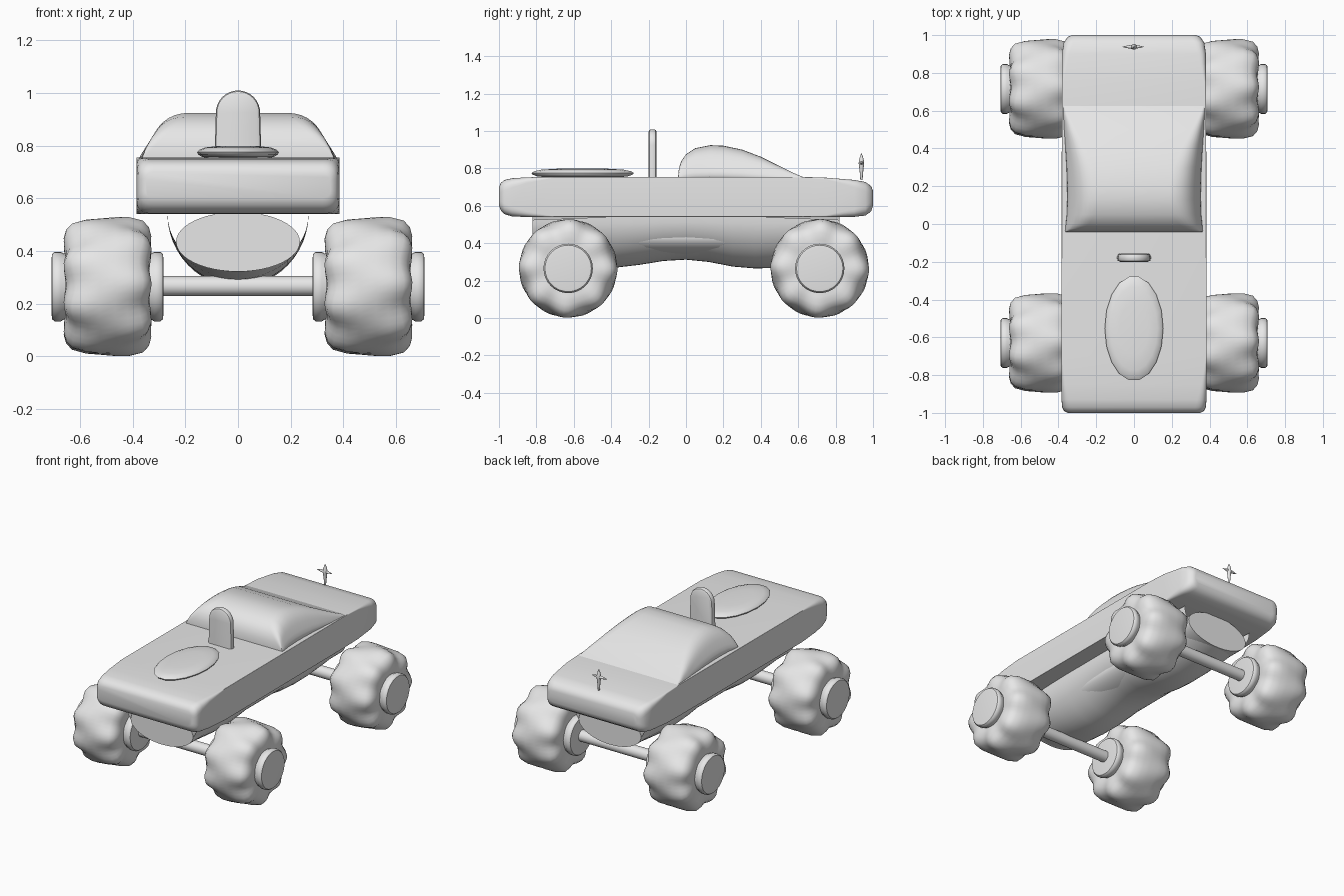
import bpy, bmesh
from math import sin, cos, pi, radians
from mathutils import Vector

cube = bpy.data.objects.get("Cube")
if cube:
    bpy.data.objects.remove(cube, do_unlink=True)

grey = bpy.data.materials.new("plain grey")
grey.use_nodes = True
grey.diffuse_color = (0.8, 0.8, 0.8, 1)
grey.node_tree.nodes["Principled BSDF"].inputs["Base Color"].default_value = (0.8, 0.8, 0.8, 1)


def skin(name, rings, closed=True, angle=40):
    """Join a row of equal rings into one surface, capped when closed."""
    bm = bmesh.new()
    rows = [[bm.verts.new(p) for p in ring] for ring in rings]
    n = len(rows[0])
    for a, b in zip(rows, rows[1:]):
        for i in range(n if closed else n - 1):
            j = (i + 1) % n
            bm.faces.new((a[i], a[j], b[j], b[i]))
    if closed:
        bm.faces.new(rows[0])
        bm.faces.new(rows[-1])
    bmesh.ops.recalc_face_normals(bm, faces=bm.faces)
    mesh = bpy.data.meshes.new(name)
    bm.to_mesh(mesh)
    bm.free()
    mesh.materials.append(grey)
    obj = bpy.data.objects.new(name, mesh)
    bpy.context.collection.objects.link(obj)
    bpy.ops.object.select_all(action='DESELECT')
    obj.select_set(True)
    bpy.context.view_layer.objects.active = obj
    bpy.ops.object.shade_smooth_by_angle(angle=radians(angle))
    return obj


def section(y, z0, z1, w0, w1, r):
    """Rounded trapezoid across x, at one position along y."""
    corners = [Vector(c) for c in ((-w0, y, z0), (w0, y, z0), (w1, y, z1), (-w1, y, z1))]
    points = []
    for i, c in enumerate(corners):
        a = c + (corners[i - 1] - c).normalized() * r
        b = c + (corners[(i + 1) % 4] - c).normalized() * r
        for k in range(7):
            t = k / 6
            points.append(a * (1 - t) ** 2 + c * 2 * t * (1 - t) + b * t * t)
    return points


def turned(profile, centre, sides, wave=lambda x, r, a: (x, r)):
    """Rings around an x axis through centre, from (x, radius) pairs."""
    rings = []
    for x, r in profile:
        ring = []
        for i in range(sides):
            a = 2 * pi * i / sides
            px, pr = wave(x, r, a)
            ring.append((centre[0] + px, centre[1] + pr * cos(a), centre[2] + pr * sin(a)))
        rings.append(ring)
    return rings


# Flat main body
body = [(-1, .60, .70, .35, .03), (-.99, .575, .722, .37, .05), (-.97, .555, .738, .38, .055),
        (-.93, .543, .747, .384, .05), (-.85, .54, .752, .385, .03), (-.7, .54, .755, .385, .004),
        (.6, .54, .755, .382, .004), (.75, .54, .75, .382, .01), (.9, .541, .738, .381, .04),
        (.96, .548, .727, .372, .05), (.99, .57, .705, .352, .05), (1, .60, .68, .33, .03)]
skin("main_body", [section(y, a, b, w, w, r) for y, a, b, w, r in body])

# Domed cabin that slopes away to the rear
dome = [(-.042, .76, .37), (-.038, .80, .375), (-.025, .84, .38), (0, .875, .382), (.05, .908, .382),
        (.13, .924, .382), (.2, .921, .382), (.3, .9, .382), (.4, .862, .382),
        (.5, .812, .382), (.58, .773, .382), (.63, .752, .38)]
skin("cabin", [section(y, .73, z, w, w - .62 * (z - .75), .01 + .45 * (z - .75))
               for y, z, w in dome])

# Rounded inner hull with flat ends
skin("inner_hull", [[(.235 * cos(pi * i / 24), y, .435 + .113 * sin(pi * i / 24)) for i in range(48)]
                    for y in (-.82, .82)])

# Thin trough around the hull
keel = [(-.82, .325, .525), (-.68, .295, .53), (-.5, .272, .537), (-.37, .27, .54), (-.25, .284, .54),
        (-.12, .305, .54), (0, .312, .54), (.12, .3, .54), (.25, .275, .54), (.37, .265, .54),
        (.5, .268, .537), (.68, .292, .53), (.82, .325, .525)]
skin("hull_trough", [[(-.267 * cos(pi * i / 24), y, top - (top - low) * sin(pi * i / 24))
                      for i in range(25)] for y, low, top in keel], closed=False, angle=60)

# Lumpy tyres, hubs and axles
half = [(.155, .1), (.163, .15), (.163, .19), (.153, .222), (.13, .246), (.08, .26), (.03, .262)]
tyre = half + [(-x, r) for x, r in reversed(half)]
hub = [(.1, .12), (.165, .125), (.178, .132), (.2, .132), (.21, .124), (.212, .108)]


def lumps(x, r, a):
    side = 1 if x > 0 else -1
    ripple = side * cos(8 * a + .4)
    edge = max(0, (r - .12) / .14) * min(1, abs(x) / .12)
    return x * (1 + .07 * edge * (ripple - .4)), r * (1 + .045 * edge * (ripple - .5))


for end, y in (("front", -.63), ("rear", .715)):
    skin(end + "_axle", turned([(-.4, .038), (.4, .038)], (0, y, .267), 24))
    for side, s in (("left", 1), ("right", -1)):
        centre = (s * .495, y, .265)
        skin(f"{end}_{side}_tyre", turned(tyre, centre, 64, lumps), angle=60)
        for place, d in (("outer", s), ("inner", -s)):
            skin(f"{end}_{side}_{place}_hub", turned([(x * d, r) for x, r in hub], centre, 32))

# Oval disc on the front deck
lens = [(.75, .6), (.757, .88), (.767, .98), (.775, 1), (.784, .95), (.793, .8), (.798, .5)]
skin("deck_disc", [[(.155 * s * cos(pi * i / 9), -.553 + .278 * s * sin(pi * i / 9), z)
                    for i in range(18)] for z, s in lens])

# Upright rounded fin ahead of the cabin
fin = []
for y, inset in ((-.2, .014), (-.195, .004), (-.185, 0), (-.172, 0), (-.162, .004), (-.157, .014)):
    w = .084 - inset
    arch = [(w * cos(pi * i / 16), y, .925 + w * sin(pi * i / 16)) for i in range(17)]
    fin.append([(w + .005, y, .75)] + arch + [(-w - .005, y, .75)])
skin("upright_fin", fin)

# Small crossed ornament at the rear
spike = [(-.09, .006), (-.05, .009), (-.015, .013), (0, .015), (.015, .013), (.035, .008), (.052, .001)]
arm = [(-.057, .001), (-.03, .007), (0, .012), (.03, .007), (.057, .001)]
upright = turned(spike, (0, 0, 0), 12)
skin("ornament_spike", [[(z, .938 + y, .828 + x) for x, y, z in ring] for ring in upright])
skin("ornament_arms", turned(arm, (-.005, .938, .828), 12))
